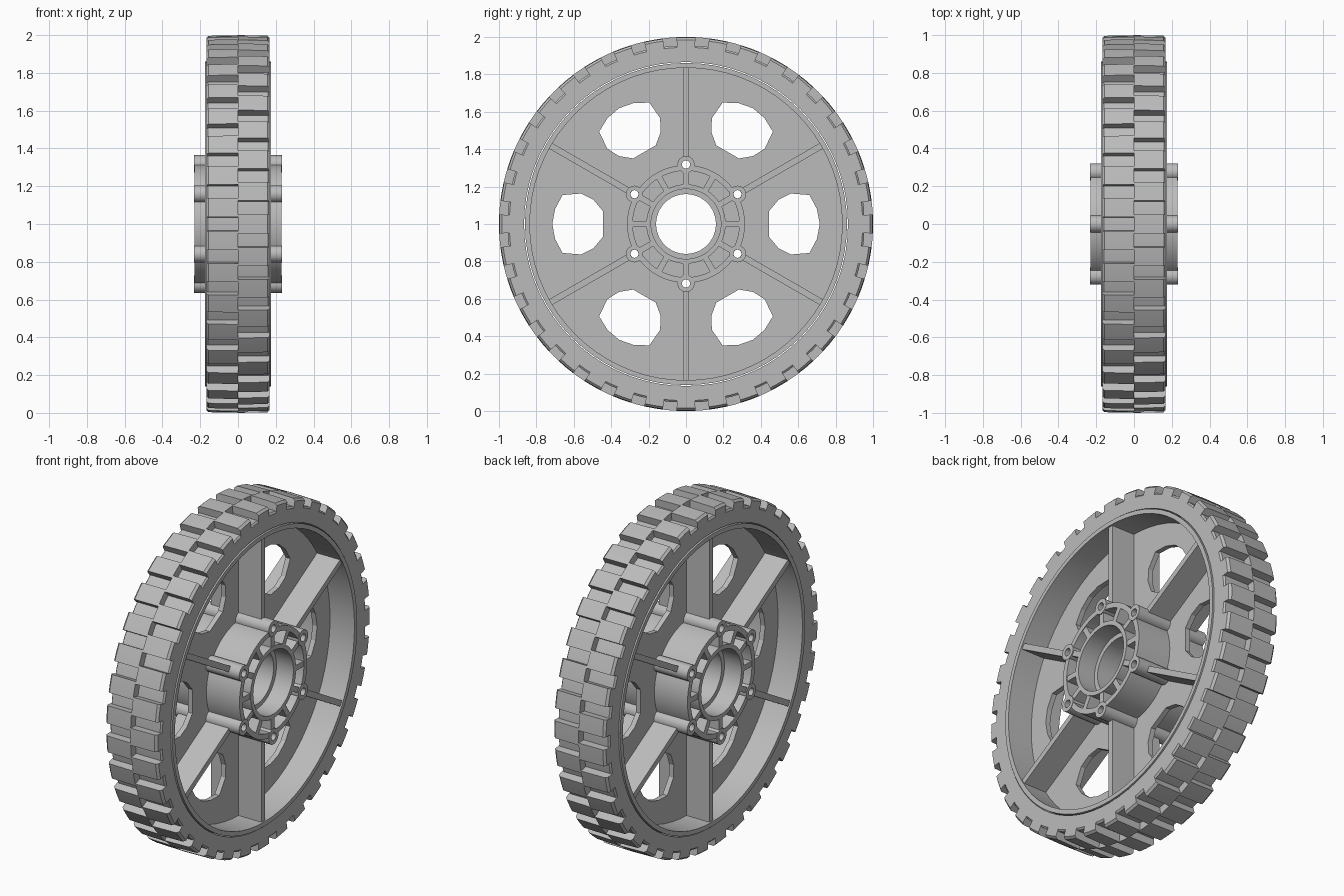
import bpy, bmesh
from math import sin, cos, pi, radians
from mathutils import Matrix, Vector

if "Cube" in bpy.data.objects:
    bpy.data.objects.remove(bpy.data.objects["Cube"])

grey = bpy.data.materials.new("plain_grey")
grey.use_nodes = True
COLOUR = (0.5, 0.5, 0.5, 1)
grey.diffuse_color = COLOUR
grey.node_tree.nodes["Principled BSDF"].inputs["Base Color"].default_value = COLOUR

SIXTHS = [radians(30 + 60 * k) for k in range(6)]   # spoke and bolt directions


def on_wheel(x, r, a):
    return Vector((x, r * cos(a), r * sin(a)))


def sweep(bm, profile, a0=0.0, a1=2 * pi, steps=72, centre=Vector()):
    """Sweep a closed (x, radius) profile around the axle; cap partial arcs."""
    full = a1 - a0 > 2 * pi - 0.001
    count = steps if full else steps + 1
    rings = [[bm.verts.new(centre + on_wheel(x, r, a0 + (a1 - a0) * i / steps))
              for x, r in profile] for i in range(count)]
    n = len(profile)
    for i in range(steps):
        p, q = rings[i], rings[(i + 1) % count]
        for j in range(n):
            k = (j + 1) % n
            bm.faces.new((p[j], p[k], q[k], q[j]))
    if not full:
        bm.faces.new(rings[0])
        bm.faces.new(rings[-1][::-1])


def band(half, inner, outer):
    return [(-half, inner), (half, inner), (half, outer), (-half, outer)]


def radial_plate(bm, angle, r0, r1, thick, half):
    """Flat plate running outward from the hub."""
    m = (Matrix.Rotation(angle, 4, 'X') @ Matrix.Translation((0, (r0 + r1) / 2, 0))
         @ Matrix.Diagonal((2 * half, r1 - r0, thick, 1)))
    bmesh.ops.create_cube(bm, size=1, matrix=m)


def finish(bm, name, smooth=True):
    bmesh.ops.recalc_face_normals(bm, faces=bm.faces)
    mesh = bpy.data.meshes.new(name)
    bm.to_mesh(mesh)
    bm.free()
    mesh.materials.append(grey)
    obj = bpy.data.objects.new(name, mesh)
    obj.location.z = 1
    bpy.context.collection.objects.link(obj)
    if smooth:
        bpy.ops.object.select_all(action='DESELECT')
        obj.select_set(True)
        bpy.context.view_layer.objects.active = obj
        bpy.ops.object.shade_smooth_by_angle(angle=radians(30))
    return obj


# Tyre body
bm = bmesh.new()
sweep(bm, [(-0.168, 0.866), (0.168, 0.866), (0.168, 0.945), (0.16, 0.955),
           (-0.16, 0.955), (-0.168, 0.945)])
finish(bm, "tyre_body")

# Two staggered rows of tread blocks
LUGS = 36
block = [(0, 0.94), (0.168, 0.94), (0.168, 0.985), (0.155, 0.997), (0, 1.0)]
for name, side, shift in (("left_tread", 1, 0.0), ("right_tread", -1, 0.5)):
    bm = bmesh.new()
    for k in range(LUGS):
        mid = 2 * pi * (k + shift) / LUGS
        sweep(bm, [(side * x, r) for x, r in block],
              mid - radians(2.9), mid + radians(2.9), 2)
    finish(bm, name)

# Rim
bm = bmesh.new()
sweep(bm, band(0.174, 0.835, 0.861))
finish(bm, "rim")

# Web disc with windows and bolt holes
bm = bmesh.new()


def loop(points):
    verts = [bm.verts.new(p) for p in points]
    return [bm.edges.new((v, verts[(i + 1) % len(verts)])) for i, v in enumerate(verts)]


def circle(radius, steps, centre=Vector()):
    return loop([centre + on_wheel(0, radius, 2 * pi * i / steps) for i in range(steps)])


edges = circle(0.845, 72) + circle(0.175, 48)
half_window = [(0.445, 0.07), (0.495, 0.13), (0.56, 0.163), (0.66, 0.155), (0.70, 0.08)]
window = half_window + [(0.715, 0)] + [(r, -t) for r, t in reversed(half_window)]
for a in SIXTHS:
    edges += circle(0.022, 12, on_wheel(0, 0.318, a))
    turn = Matrix.Rotation(a + radians(30), 4, 'X')
    edges += loop([turn @ Vector((0, r, t)) for r, t in window])
bmesh.ops.triangle_fill(bm, edges=edges, use_beauty=True, normal=(1, 0, 0))
web = finish(bm, "web_disc", smooth=False)
solid = web.modifiers.new("thickness", 'SOLIDIFY')
solid.thickness = 0.03
solid.offset = 0

# Spokes
bm = bmesh.new()
for a in SIXTHS:
    radial_plate(bm, a, 0.35, 0.84, 0.034, 0.165)
finish(bm, "spokes", smooth=False)

# Hub bore with bearing seats on both ends
bm = bmesh.new()
sweep(bm, [(-0.23, 0.187), (-0.12, 0.187), (-0.12, 0.16), (0.12, 0.16),
           (0.12, 0.187), (0.23, 0.187), (0.23, 0.212), (-0.23, 0.212)], steps=48)
finish(bm, "hub_bore")

# Hub outer wall, broken at the bolt bosses
bm = bmesh.new()
gap = radians(6.4)
for a in SIXTHS:
    sweep(bm, band(0.23, 0.285, 0.315), a + gap, a + radians(60) - gap, 10)
finish(bm, "hub_wall")

# Bolt bosses
bm = bmesh.new()
for a in SIXTHS:
    sweep(bm, band(0.232, 0.022, 0.046), steps=16, centre=on_wheel(0, 0.318, a))
finish(bm, "bolt_bosses")

# Hub webs between bore and wall
bm = bmesh.new()
for k in range(12):
    radial_plate(bm, radians(30 * k), 0.205, 0.29, 0.032, 0.226)
finish(bm, "hub_webs", smooth=False)
